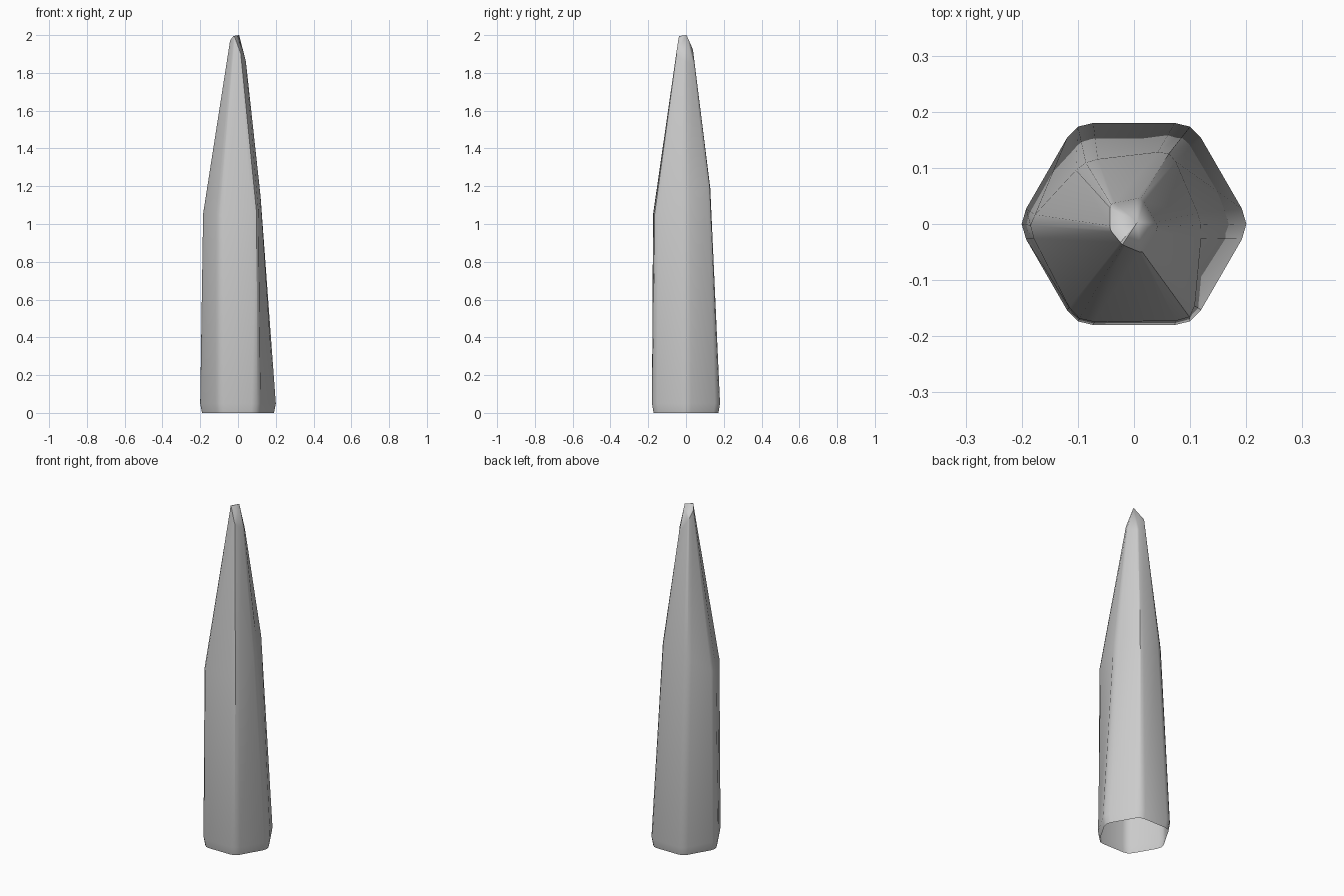
import bpy, bmesh, math
from mathutils import Vector

if "Cube" in bpy.data.objects:
    bpy.data.objects.remove(bpy.data.objects["Cube"])


def rounded(corners, f=0.15):
    """Three points per corner: start, middle and end of a small rounding."""
    pts = []
    n = len(corners)
    for i, c in enumerate(corners):
        c = Vector(c)
        a = c.lerp(Vector(corners[i - 1]), f)
        b = c.lerp(Vector(corners[(i + 1) % n]), f)
        pts += [a, a * 0.25 + c * 0.5 + b * 0.25, b]
    return pts


def hexagon(r, z):
    return [(r * math.cos(math.radians(a)), r * math.sin(math.radians(a)), z)
            for a in range(0, 360, 60)]


# Corner order: right, back right, back left, left, front left, front right
shoulder = [(0.122, 0.0, 1.15), (0.066, 0.131, 1.2), (-0.088, 0.113, 1.15),
            (-0.192, 0.0, 1.05), (-0.102, -0.175, 1.05), (0.106, -0.172, 1.05)]
tip = [(0.044, -0.005, 1.86), (0.013, 0.047, 1.84), (-0.043, 0.036, 1.93),
       (-0.043, -0.01, 1.97), (-0.021, -0.037, 2.0), (0.015, -0.052, 1.9)]

rings = [hexagon(0.198, 0.0), hexagon(0.208, 0.05), shoulder, tip]

# Faceted shard, open underneath
bm = bmesh.new()
loops = [[bm.verts.new(p) for p in rounded(r)] for r in rings]
n = len(loops[0])
for lo, hi in zip(loops, loops[1:]):
    for i in range(n):
        j = (i + 1) % n
        bm.faces.new((lo[i], lo[j], hi[j], hi[i]))

# Broken, off-centre point
apex = bm.verts.new((0.006, 0.003, 2.0))
for i in range(n):
    bm.faces.new((loops[-1][i], loops[-1][(i + 1) % n], apex))

bmesh.ops.recalc_face_normals(bm, faces=bm.faces)
mesh = bpy.data.meshes.new("crystal_shard")
bm.to_mesh(mesh)
bm.free()
shard = bpy.data.objects.new("crystal_shard", mesh)
bpy.context.collection.objects.link(shard)
bpy.context.view_layer.objects.active = shard
shard.select_set(True)
bpy.ops.object.shade_smooth_by_angle(angle=math.radians(35))
